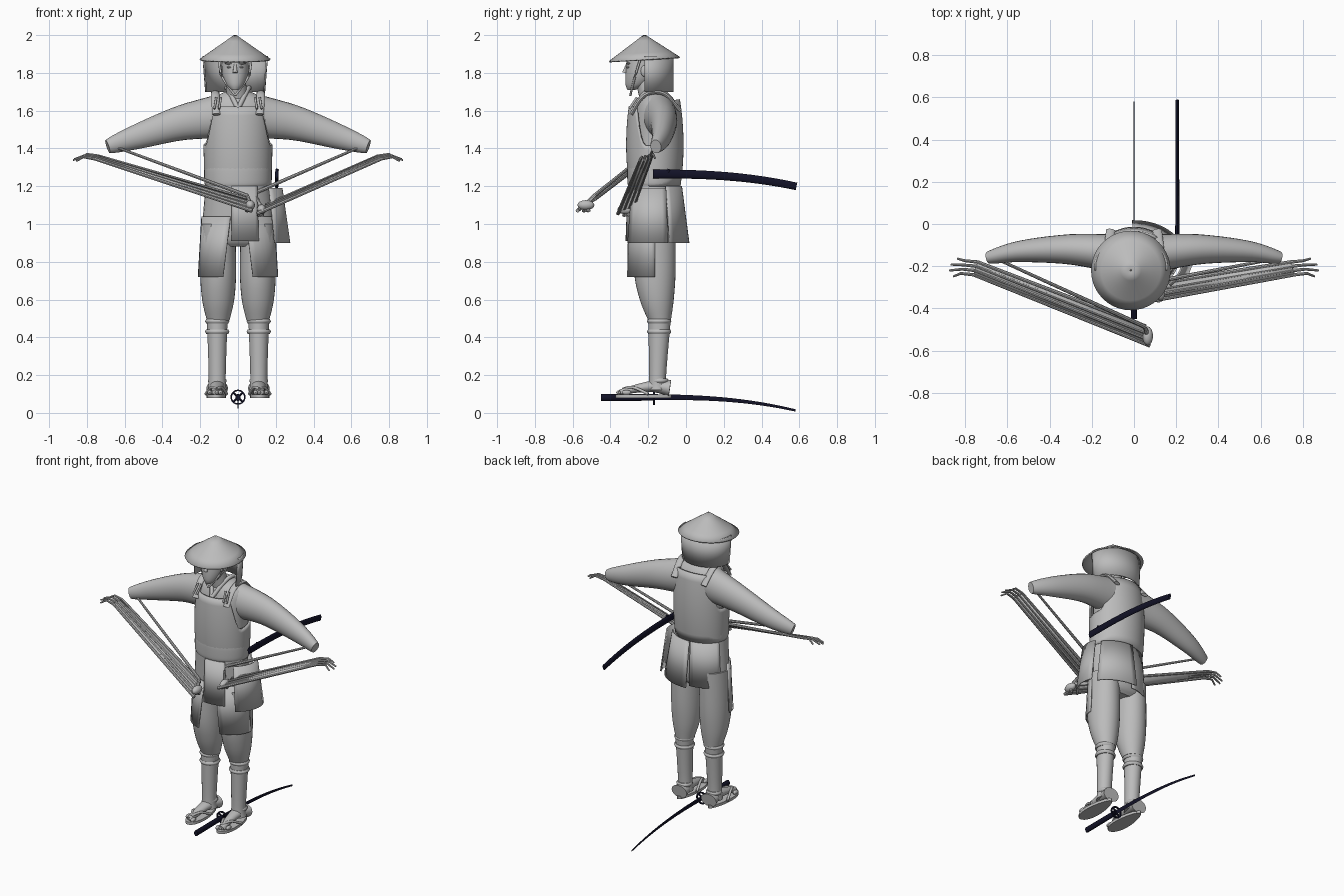
import bpy, bmesh, math
from mathutils import Vector

cube = bpy.data.objects.get("Cube")
if cube:
    bpy.data.objects.remove(cube, do_unlink=True)


def material(name, red, green, blue):
    mat = bpy.data.materials.new(name)
    mat.use_nodes = True
    mat.diffuse_color = (red, green, blue, 1)
    mat.node_tree.nodes["Principled BSDF"].inputs["Base Color"].default_value = mat.diffuse_color
    return mat


GREY = material("plain grey", .5, .5, .5)
DARK = material("dark navy", .006, .006, .02)
SIDES = (("left", 1), ("right", -1))


def build(name, verts, faces, mat=GREY, thickness=0):
    """Make a smooth-shaded mesh object, optionally thickened."""
    mesh = bpy.data.meshes.new(name)
    mesh.from_pydata([tuple(v) for v in verts], [], faces)
    bm = bmesh.new()
    bm.from_mesh(mesh)
    bmesh.ops.recalc_face_normals(bm, faces=bm.faces)
    bm.to_mesh(mesh)
    bm.free()
    mesh.materials.append(mat)
    obj = bpy.data.objects.new(name, mesh)
    bpy.context.collection.objects.link(obj)
    if thickness:
        solid = obj.modifiers.new("thickness", "SOLIDIFY")
        solid.thickness, solid.offset = thickness, 0
    bpy.ops.object.select_all(action="DESELECT")
    obj.select_set(True)
    bpy.context.view_layer.objects.active = obj
    bpy.ops.object.shade_smooth_by_angle(angle=math.radians(40))


def skin(name, rings, mat=GREY, closed=True, caps=True, thickness=0):
    """Join equal rows of points into one surface."""
    n, last = len(rings[0]), len(rings) - 1
    faces = [(r * n + i, r * n + (i + 1) % n, (r + 1) * n + (i + 1) % n, (r + 1) * n + i)
             for r in range(last) for i in range(n if closed else n - 1)]
    if caps:
        faces += [tuple(range(n)), tuple(range(last * n, last * n + n))]
    build(name, [point for ring in rings for point in ring], faces, mat, thickness)


def sheet(name, rows, closed=False, thickness=.008):
    skin(name, rows, closed=closed, caps=False, thickness=thickness)


def circle(n):
    return [(math.cos(math.tau * i / n), math.sin(math.tau * i / n)) for i in range(n)]


def spline(keys, steps):
    """Smooth curve through a few key tuples."""
    out = []
    for i in range(len(keys) - 1):
        near = (keys[max(i - 1, 0)], keys[i], keys[i + 1], keys[min(i + 2, len(keys) - 1)])
        for k in range(steps):
            t = k / steps
            out.append([q + t / 2 * (r - p + t * (2 * p - 5 * q + 4 * r - s + t * (3 * (q - r) + s - p)))
                        for p, q, r, s in zip(*near)])
    return out + [keys[-1]]


def loft(name, keys, x=0, n=32, steps=5):
    """Stack of level ellipses, each given as height, depth, half width, half depth."""
    skin(name, [[(x + rx * c, y + ry * s, z) for c, s in circle(n)]
                for z, y, rx, ry in spline(keys, steps)])


def tube(name, keys, start, end, mat=GREY, flat=1, side=1, n=12, steps=5):
    """Sweep a tapering ellipse along a path; flat scales its sideways radius."""
    points = [Vector((side * x, y, z)) for x, y, z in spline(keys, steps)]
    rings, last = [], len(points) - 1
    for i, p in enumerate(points):
        along = (points[min(i + 1, last)] - points[max(i - 1, 0)]).normalized()
        u = along.cross(Vector((0, 1, 0) if abs(along.z) > .9 else (0, 0, 1))).normalized()
        v = u.cross(along)
        radius = start + (end - start) * i / last
        rings.append([p + u * (radius * flat * c) + v * (radius * s) for c, s in circle(n)])
    skin(name, rings, mat)


def ellipsoid(name, centre, width, depth, height):
    x, y, z = centre
    arcs = [math.pi * (k + .1) / 8.2 for k in range(9)]
    loft(name, [(z - height * math.cos(a), y, width * math.sin(a), depth * math.sin(a))
                for a in arcs], x, n=16, steps=1)


def hip_plate(name, start, stop, top, bottom, grow_top, grow_bottom, skew=0, side=1):
    """Hanging armour plate that wraps round the hips between two angles."""
    rows = []
    for z, grow, first in ((top, grow_top, start), (bottom, grow_bottom, start + skew)):
        angles = [math.radians(first + (stop - first) * i / 8) for i in range(9)]
        rows.append([(side * .19 * grow * math.cos(a), .14 * grow * math.sin(a) - .165, z)
                     for a in angles])
    sheet(name, rows)


def curved_blade(name, x, y, length, z, drop, start, end, flat):
    """Long shape running backwards and sinking towards its tip."""
    steps = [i / 16 for i in range(17)]
    tube(name, [(x, y + length * t, z - drop * t ** 2.5) for t in steps],
         start, end, DARK, flat, steps=1)


# Conical straw hat, tilted slightly, and the cloth curtain behind the head
HX, HY = -.015, -.22
cone = [(.186 * t, 2 - .13 * t) for t in (.02, .25, .5, .75, 1)]
sheet("straw_hat", [[(HX + r * c, HY + r * s, z + r * s * .06) for c, s in circle(40)]
                    for r, z in cone], closed=True)
arc = [math.pi * (i / 20 - .05) for i in range(23)]
sheet("neck_curtain", [[(HX + rx * math.cos(a), HY + .02 + .13 * math.sin(a), z) for a in arc]
                       for z, rx in ((1.89, .17), (1.7, .155))])

# Head and face
loft("head", [(1.71, -.29, .02, .02), (1.74, -.26, .05, .06), (1.8, -.24, .07, .08),
              (1.91, -.23, .07, .08)], HX)
tube("neck", [(0, -.18, 1.64), (HX, HY, 1.78)], .06, .05, n=20)
tube("nose", [(HX, -.31, 1.85), (HX, -.325, 1.8)], .006, .013)
ellipsoid("mouth", (HX, -.305, 1.77), .024, .01, .007)
for label, s in SIDES:
    ellipsoid(label + "_eye", (HX + s * .03, -.305, 1.83), .014, .01, .006)
    ellipsoid(label + "_brow", (HX + s * .034, -.305, 1.85), .022, .012, .005)
    ellipsoid(label + "_ear", (HX + s * .075, HY, 1.81), .01, .02, .03)
    tube(label + "_chin_cord", [(HX + s * .085, -.24, 1.88), (HX + s * .07, -.27, 1.78),
                                (HX, -.295, 1.68)], .006, .006)

# Torso garment and hips
loft("torso", [(1.18, -.17, .16, .12), (1.45, -.16, .16, .13), (1.63, -.155, .165, .105),
               (1.7, -.16, .07, .06)])
loft("hips", [(1.23, -.175, .17, .13), (.95, -.165, .19, .12), (.88, -.165, .17, .08)])

# Breastplate with arm openings cut into its upper edge
plate = []
for row in range(10):
    ring = []
    for c, s in circle(56):
        w = min(max((abs(c) - .66) / .3, 0), 1)
        opening = w * w * (3 - 2 * w)
        top = 1.64 + .02 * s
        z = 1.2 + (top - .22 * opening - 1.2) * row / 9
        bulge = 1 - ((z - 1.42) / .22) ** 2
        ring.append(((.168 + .008 * bulge) * c, (.13 + .016 * bulge) * s - .165, z))
    plate.append(ring)
sheet("breastplate", plate, closed=True, thickness=.012)
loft("waist_belt", [(1.2, -.17, .17, .135), (1.22, -.17, .178, .14), (1.29, -.17, .178, .142),
                    (1.31, -.17, .17, .138)], n=40)

# Hanging armour plates
hip_plate("centre_front_plate", -100, -58, 1.2, .91, 1, 1.08)
hip_plate("left_side_plate", -45, 20, 1.19, .9, 1.22, 1.44)
hip_plate("left_rear_plate", 25, 92, 1.2, .9, 1, 1.28)
hip_plate("right_rear_plate", 92, 160, 1.2, .9, .9, 1)

for label, s in SIDES:
    hip_plate(label + "_front_plate", -78, 0, 1.04, .72, 1, 1.1, skew=10, side=s)

    # Sleeve, shoulder strap, toggles and collar
    tube(label + "_sleeve", [(.09, -.14, 1.57), (.3, -.12, 1.535), (.54, -.13, 1.46),
                             (.69, -.16, 1.41)], .12, .037, flat=.78, side=s, n=24)
    tube(label + "_shoulder_strap", [(.115, -.29, 1.58), (.12, -.22, 1.68), (.12, -.12, 1.69),
                                     (.11, -.03, 1.6)], .01, .01, flat=2.2, side=s)
    for x in (.1, .125):
        tube(label + "_toggle", [(x, -.3, 1.61), (x - .01, -.26, 1.67)], .006, .006, side=s)
    tube(label + "_collar", [(.06, -.13, 1.72), (.05, -.2, 1.71), (0, -.28, 1.61)],
         .013, .013, side=s)

    # Trouser leg and wrapped shin
    loft(label + "_trouser_leg", [(1, -.165, .09, .11), (.75, -.165, .095, .11),
                                  (.6, -.155, .085, .09), (.49, -.14, .06, .06)], s * .105)
    loft(label + "_shin", [(.5, -.14, .055, .06), (.2, -.15, .045, .045),
                           (.12, -.15, .05, .05)], s * .11)
    for z, r in ((.485, .064), (.43, .064), (.17, .05)):
        loft(label + "_shin_tie", [(z + .012 * t, -.142, r - abs(t) * .006, r - abs(t) * .006)
                                   for t in (-1, 0, 1)], s * .11)

    # Foot and sandal
    tube(label + "_foot", [(.11, -.085, .13), (.11, -.19, .14), (.12, -.35, .11)],
         .044, .013, flat=1.3, side=s, n=20)
    for toe in range(4):
        ellipsoid(label + "_toe", (s * (.093 + .019 * toe), .01 * toe - .345, .108),
                  .012, .025, .013)
    skin(label + "_sandal_sole", [[(s * (.116 + (.05 - .012 * v) * u), .147 * v - .225, z)
                                   for u, v in circle(32)] for z in (.08, .098)])
    for x in (.06, .17):
        tube(label + "_sandal_strap", [(.112, -.335, .125), ((x + .112) / 2, -.28, .135),
                                       (x, -.2, .1)], .008, .008, side=s)

    # Long drawn-out fingers, the web between them and the gathered palm
    upper, lower = Vector((s * .74, -.18, 1.36)), Vector((s * .76, -.24, 1.345))
    if s > 0:
        rear, front, wrist = Vector((.15, -.275, 1.1)), Vector((.1, -.36, 1.055)), (.09, -.275, 1.165)
    else:
        rear, front, wrist = Vector((.055, -.485, 1.13)), Vector((.075, -.575, 1.07)), (.05, -.485, 1.15)
    for i in range(4):
        root, knuckle = rear.lerp(front, i / 3), upper.lerp(lower, i / 3)
        reach = .12 if i in (1, 2) else .095
        tube(label + "_finger", [root, knuckle, knuckle + Vector((s * .06, .006, .01)),
                                 knuckle + Vector((s * reach, .016 - .008 * i, -.012))],
             .01, .005, n=8, steps=1)
    sheet(label + "_palm_web", [[upper, lower], [rear, front]], thickness=.012)
    middle = rear.lerp(front, .5)
    ellipsoid(label + "_palm", middle, .025, .045, .026)
    for i in range(3):
        tube(label + "_fingertip", [middle, middle + Vector((.012 * i - .02, .015 * i - .012, -.035))],
             .014, .009, n=8, steps=1)
    tube(label + "_wrist_strand", [(s * .64, -.17, 1.405), wrist, middle], .007, .014, n=8, steps=1)

# Curved scabbard at the hip
curved_blade("scabbard", .205, -.175, .76, 1.265, .066, .024, .02, flat=.42)
tube("scabbard_knob", [(.205, -.1, 1.265), (.208, -.09, 1.29)], .01, .008, DARK)

# Sword lying by the feet: grip, pierced guard and blade
curved_blade("sword_blade", 0, -.17, .75, .083, .07, .016, .006, flat=.2)
tube("sword_grip", [(0, -.45, .081), (0, -.17, .083)], .019, .018, DARK, flat=.7)
corners = [(1, -1), (1, 1), (-1, 1), (-1, -1), (1, -1)]
skin("guard_ring", [[((.036 + .004 * d) * c, .005 * e - .17, .083 + (.036 + .004 * d) * s)
                     for c, s in circle(32)] for d, e in corners], DARK, caps=False)
for lean in (-1, 1):
    tube("guard_spoke", [(-.025, -.17, .083 - .025 * lean), (.025, -.17, .083 + .025 * lean)],
         .006, .006, DARK, n=6)
